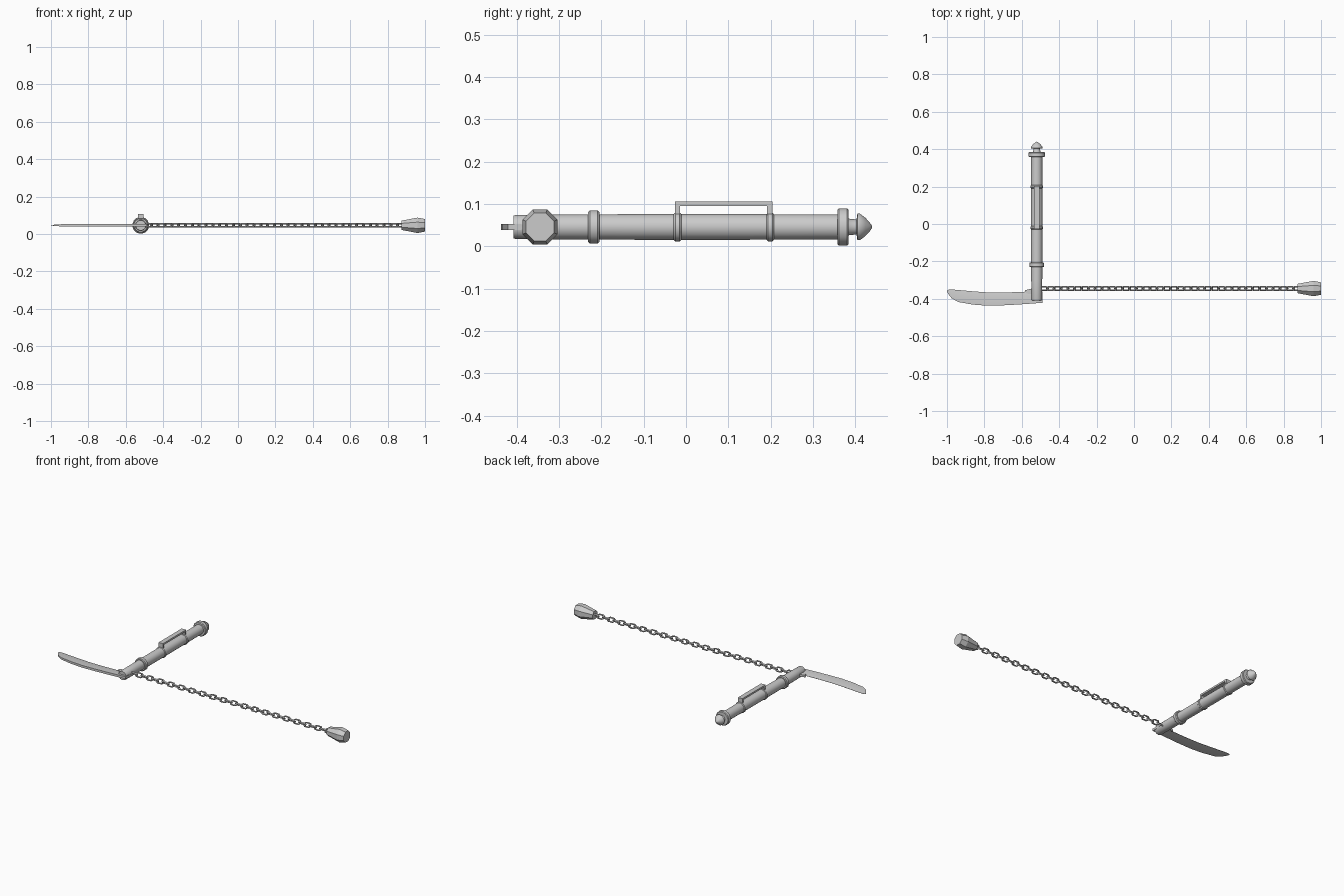
import bpy, bmesh, math
from mathutils import Matrix, Vector

if "Cube" in bpy.data.objects:
    bpy.data.objects.remove(bpy.data.objects["Cube"])

HX, HZ, CY = -0.52, 0.046, -0.345   # handle axis x, shared height, chain line y

def finish(name, bm, angle=40):
    bmesh.ops.recalc_face_normals(bm, faces=bm.faces)
    me = bpy.data.meshes.new(name)
    bm.to_mesh(me)
    bm.free()
    ob = bpy.data.objects.new(name, me)
    bpy.context.collection.objects.link(ob)
    if angle:
        bpy.ops.object.select_all(action='DESELECT')
        bpy.context.view_layer.objects.active = ob
        ob.select_set(True)
        bpy.ops.object.shade_smooth_by_angle(angle=math.radians(angle))
    return ob

def skin(bm, rings):
    """Bridge closed rings of points and cap both ends."""
    vs = [[bm.verts.new(p) for p in r] for r in rings]
    n = len(vs[0])
    for a, b in zip(vs, vs[1:]):
        for i in range(n):
            j = (i + 1) % n
            bm.faces.new((a[i], a[j], b[j], b[i]))
    bm.faces.new(vs[0])
    bm.faces.new(vs[-1][::-1])

def lathe(name, profile, axis='Y', sides=16, angle=40):
    """Revolve (position, radius) pairs about the handle or chain axis."""
    bm = bmesh.new()
    rings = []
    for p, r in profile:
        ring = []
        for i in range(sides):
            t = 2 * math.pi * (i + 0.5) / sides
            u, w = r * math.cos(t), r * math.sin(t)
            ring.append((HX + u, p, HZ + w) if axis == 'Y' else (p, CY + u, HZ + w))
        rings.append(ring)
    skin(bm, rings)
    return finish(name, bm, angle)

def band(name, y, width, r):
    c = 0.004
    h = width / 2
    lathe(name, [(y - h, 0.028), (y - h, r - c), (y - h + c, r),
                 (y + h - c, r), (y + h, r - c), (y + h, 0.028)])

# handle shaft with bands
lathe("handle", [(-0.408, 0.027), (-0.402, 0.029), (-0.3, 0.03), (-0.08, 0.031),
                 (0.1, 0.031), (0.37, 0.03)])
band("lower_band", -0.218, 0.026, 0.040)
band("guard_band_low", -0.020, 0.018, 0.035)
band("guard_band_high", 0.199, 0.018, 0.035)
band("end_collar", 0.371, 0.027, 0.045)

# pommel knob
lathe("pommel", [(0.375, 0.027), (0.385, 0.020), (0.403, 0.018), (0.405, 0.032),
                 (0.411, 0.032), (0.424, 0.022), (0.434, 0.011), (0.44, 0.002)])

# finger guard: a bar bent down at both ends
bm = bmesh.new()
path = [((-0.026, 0.070), (-0.014, 0.070)), ((-0.026, 0.106), (-0.014, 0.095)),
        ((0.204, 0.106), (0.192, 0.095)), ((0.204, 0.070), (0.192, 0.070))]
skin(bm, [[(HX - 0.015, o[0], o[1]), (HX + 0.015, o[0], o[1]),
           (HX + 0.015, i[0], i[1]), (HX - 0.015, i[0], i[1])] for o, i in path])
finish("finger_guard", bm, 0)

# blade: stations of x, cutting edge y, ridge y, spine y, half thickness
bm = bmesh.new()
stations = [(-0.49, -0.362, -0.392, -0.421, 0.007), (-0.58, -0.362, -0.392, -0.428, 0.007),
            (-0.68, -0.366, -0.395, -0.434, 0.007), (-0.78, -0.366, -0.396, -0.437, 0.007),
            (-0.86, -0.360, -0.392, -0.431, 0.007), (-0.94, -0.353, -0.383, -0.417, 0.006),
            (-0.975, -0.350, -0.373, -0.397, 0.004), (-0.992, -0.351, -0.362, -0.376, 0.002),
            (-1.0, -0.357, -0.359, -0.362, 0.0008)]
skin(bm, [[(x, e, HZ + 0.0006), (x, m, HZ + t), (x, s, HZ + t),
           (x, s, HZ - t), (x, m, HZ - t), (x, e, HZ - 0.0006)]
          for x, e, m, s, t in stations])
finish("blade", bm, 25)

# blade heel that fills the corner against the handle
bm = bmesh.new()
outline = [(-0.51, -0.343), (-0.55, -0.346), (-0.582, -0.354), (-0.575, -0.372), (-0.51, -0.38)]
skin(bm, [[(x, y, HZ + z) for x, y in outline] for z in (-0.007, 0.007)])
finish("blade_heel", bm, 0)

# chain links: stadium loops swept with a round wire, alternately turned
def link(bm, x, roll):
    half, rad, wire, seg, ws = 0.010, 0.0125, 0.0045, 12, 6
    turn = Matrix.Rotation(roll, 4, 'X')
    loops = []
    for i in range(seg):
        t = 2 * math.pi * (i + 0.5) / seg
        d = Vector((math.cos(t), math.sin(t), 0))
        c = d * rad + Vector((math.copysign(half, d.x), 0, 0))
        ring = []
        for k in range(ws):
            a = 2 * math.pi * k / ws
            p = c + d * (wire * math.cos(a)) + Vector((0, 0, wire * math.sin(a)))
            ring.append(bm.verts.new(turn @ p + Vector((x, CY, HZ))))
        loops.append(ring)
    for i in range(seg):
        a, b = loops[i], loops[(i + 1) % seg]
        for k in range(ws):
            bm.faces.new((a[k], a[(k + 1) % ws], b[(k + 1) % ws], b[k]))

bm = bmesh.new()
count, start, end = 38, -0.482, 0.872
for n in range(count):
    link(bm, start + (end - start) * n / (count - 1), math.radians(45 if n % 2 else -45))
finish("chain", bm, 60)

# faceted weight at the end of the chain
lathe("weight", [(0.875, 0.027), (0.96, 0.0445), (1.0, 0.036)], 'X', 8, 0)
